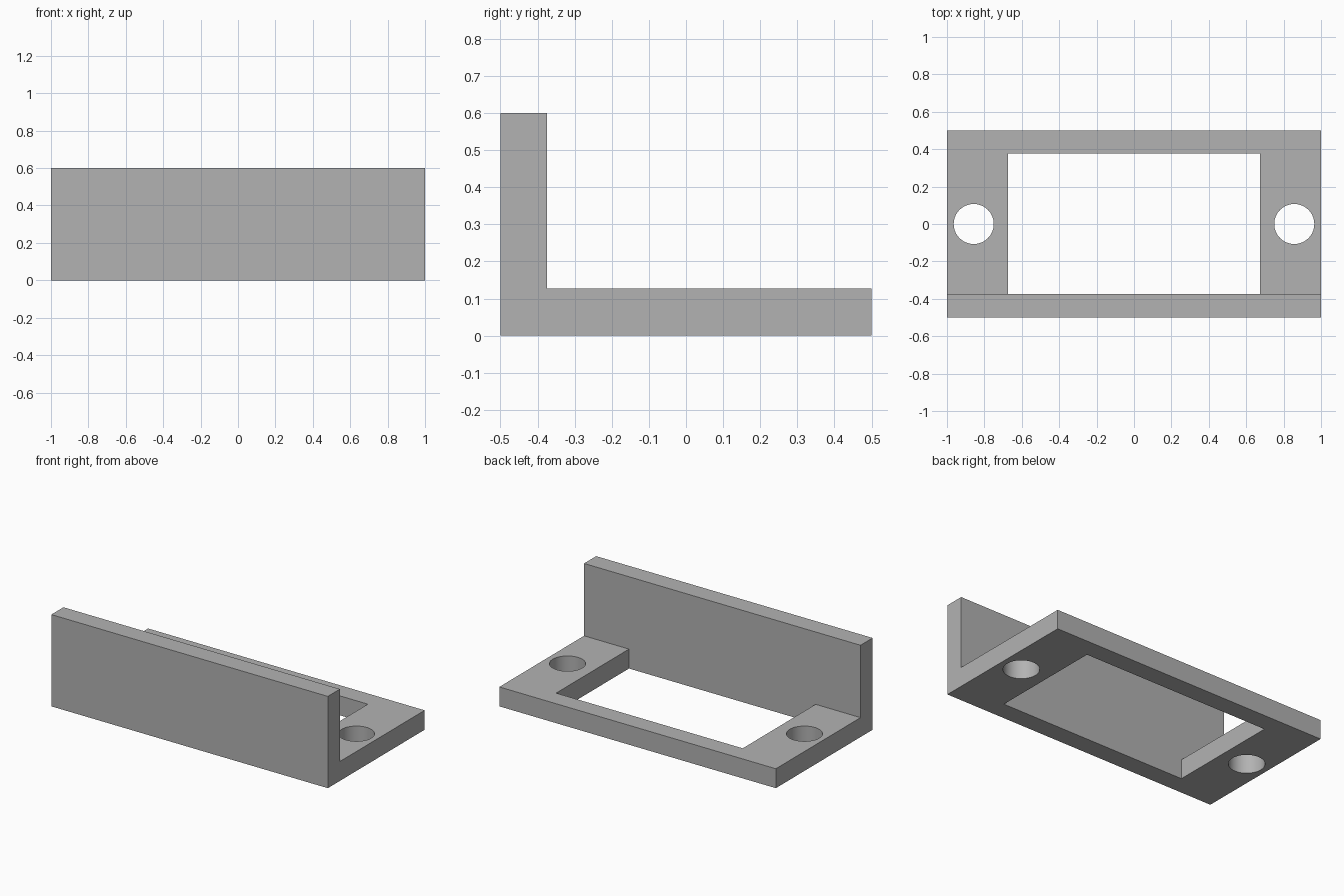
import bpy, bmesh
from mathutils import Matrix, Vector

cube = bpy.data.objects.get("Cube")
if cube:
    bpy.data.objects.remove(cube, do_unlink=True)

LENGTH, DEPTH, HEIGHT = 2.0, 1.0, 0.6
PLATE = 0.127           # base plate thickness
WALL_Y = -0.375         # inner face of the upright wall
WINDOW_X, WINDOW_BACK = 0.675, 0.378
HOLE_X, HOLE_R = 0.857, 0.107

grey = bpy.data.materials.new("mid_grey")
grey.use_nodes = True
colour = (0.448, 0.448, 0.448, 1)
grey.diffuse_color = colour
grey.node_tree.nodes["Principled BSDF"].inputs["Base Color"].default_value = colour


def finish(name, bm):
    bmesh.ops.recalc_face_normals(bm, faces=bm.faces)
    mesh = bpy.data.meshes.new(name)
    bm.to_mesh(mesh)
    bm.free()
    mesh.materials.append(grey)
    obj = bpy.data.objects.new(name, mesh)
    bpy.context.collection.objects.link(obj)
    return obj


# L-shaped bracket: side profile swept along x
bm = bmesh.new()
front, back = -DEPTH / 2, DEPTH / 2
profile = [(front, 0), (back, 0), (back, PLATE), (WALL_Y, PLATE),
           (WALL_Y, HEIGHT), (front, HEIGHT)]
face = bm.faces.new([bm.verts.new((-LENGTH / 2, y, z)) for y, z in profile])
sweep = bmesh.ops.extrude_face_region(bm, geom=[face])
bmesh.ops.translate(bm, vec=Vector((LENGTH, 0, 0)),
                    verts=[v for v in sweep["geom"] if isinstance(v, bmesh.types.BMVert)])
bracket = finish("angle_bracket", bm)

# Window cutter, flush with the inner wall face
bm = bmesh.new()
bmesh.ops.create_cube(bm, size=2)
for v in bm.verts:
    v.co = (WINDOW_X * v.co.x, WINDOW_BACK if v.co.y > 0 else WALL_Y, PLATE * 2 * v.co.z)
cutters = [finish("window_cutter", bm)]

# Screw hole cutters
for side, x in (("left", HOLE_X), ("right", -HOLE_X)):
    bm = bmesh.new()
    bmesh.ops.create_cone(bm, cap_ends=True, segments=64, radius1=HOLE_R, radius2=HOLE_R,
                          depth=PLATE * 4, matrix=Matrix.Translation((x, 0, 0)))
    cutters.append(finish(side + "_hole_cutter", bm))

# Cut the openings, then drop the cutters
bpy.context.view_layer.objects.active = bracket
for cutter in cutters:
    mod = bracket.modifiers.new(cutter.name, "BOOLEAN")
    mod.operation, mod.solver, mod.object = "DIFFERENCE", "EXACT", cutter
    bpy.ops.object.modifier_apply(modifier=mod.name)
    bpy.data.objects.remove(cutter, do_unlink=True)

# Smooth hole walls, crisp edges
bpy.ops.object.select_all(action="DESELECT")
bracket.select_set(True)
bpy.ops.object.shade_smooth_by_angle()
